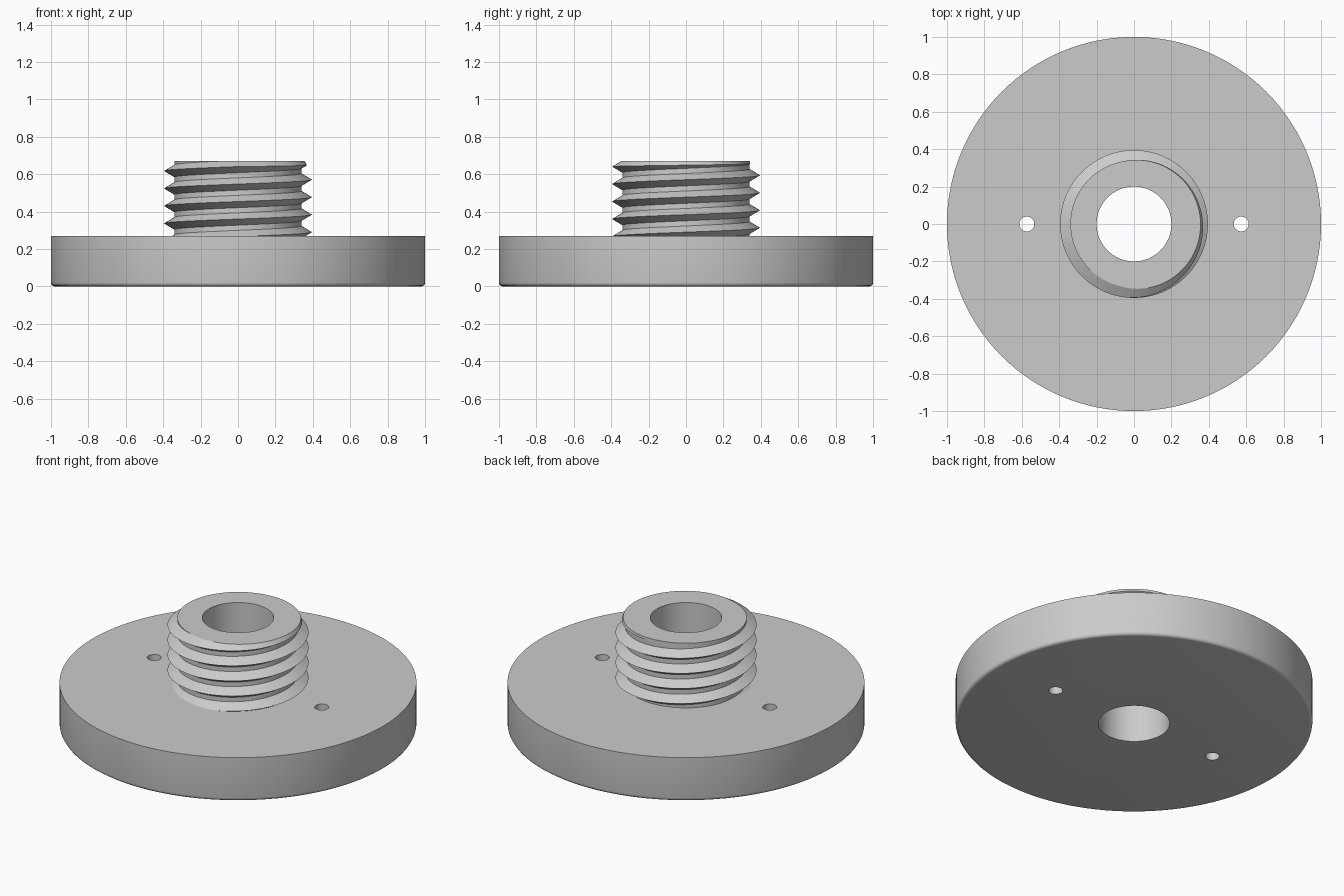
import bpy, bmesh, math
from mathutils import Vector

cube = bpy.data.objects.get("Cube")
if cube:
    bpy.data.objects.remove(cube)

FLANGE_TOP, TOP, BORE = 0.27, 0.67, 0.2
ROOT, DEPTH, HALF, PITCH = 0.34, 0.055, 0.033, 0.0935
SEG = 96

metal = bpy.data.materials.new("plain grey")
metal.use_nodes = True
grey = (0.6, 0.6, 0.6, 1)
metal.diffuse_color = grey
metal.node_tree.nodes["Principled BSDF"].inputs["Base Color"].default_value = grey


def add_object(name, bm):
    bmesh.ops.recalc_face_normals(bm, faces=bm.faces[:])
    mesh = bpy.data.meshes.new(name)
    bm.to_mesh(mesh)
    bm.free()
    obj = bpy.data.objects.new(name, mesh)
    bpy.context.collection.objects.link(obj)
    mesh.materials.append(metal)
    return obj


def cylinder(name, radius, z0, z1, x=0, sides=SEG, fillet=0):
    bm = bmesh.new()
    bmesh.ops.create_cone(bm, cap_ends=True, segments=sides, radius1=radius,
                          radius2=radius, depth=z1 - z0)
    bmesh.ops.translate(bm, verts=bm.verts[:], vec=(x, 0, (z0 + z1) / 2))
    if fillet:
        rim = [e for e in bm.edges if all(v.co.z < z0 + 0.001 for v in e.verts)]
        bmesh.ops.bevel(bm, geom=rim, offset=fillet, segments=4, profile=0.5,
                        affect='EDGES')
    return add_object(name, bm)


def smooth(obj):
    bpy.ops.object.select_all(action='DESELECT')
    obj.select_set(True)
    bpy.context.view_layer.objects.active = obj
    bpy.ops.object.shade_smooth_by_angle(angle=math.radians(30))


# Flange disc with a rounded lower rim, a bore and two pin holes
flange = cylinder("flange", 1, 0, FLANGE_TOP, sides=128, fillet=0.02)
cutters = [cylinder("bore_cutter", BORE, -0.1, 0.5)]
cutters += [cylinder("pin_hole_cutter", 0.04, -0.1, 0.5, x, 32) for x in (-0.573, 0.573)]
for cutter in cutters:
    cutter.hide_render = True
    mod = flange.modifiers.new("hole", 'BOOLEAN')
    mod.operation, mod.solver, mod.object = 'DIFFERENCE', 'EXACT', cutter
bpy.context.view_layer.update()
flange.data = bpy.data.meshes.new_from_object(
    flange.evaluated_get(bpy.context.evaluated_depsgraph_get()))
flange.modifiers.clear()
for cutter in cutters:
    bpy.data.objects.remove(cutter)
smooth(flange)

# Threaded sleeve: a right-hand helical ridge that fades out near the top
bm = bmesh.new()
previous = None
for i in range(-2 * SEG, 6 * SEG + 1):
    angle = math.tau * i / SEG
    crest = 0.29 + PITCH * i / SEG
    fade = min(1, max(0, (0.69 - crest) / 0.05))
    low, high = crest - HALF, crest + HALF
    tip = low + fade * HALF
    row = []
    for r, z in ((ROOT, low), (ROOT + DEPTH * fade, tip), (ROOT, high), (ROOT, low + PITCH)):
        row.append(bm.verts.new((r * math.cos(angle), r * math.sin(angle), z)))
    if previous:
        for k in range(3):
            bm.faces.new((previous[k], row[k], row[k + 1], previous[k + 1]))
    previous = row
bmesh.ops.remove_doubles(bm, verts=bm.verts[:], dist=0.0001)

# Trim the helix flat at the flange and at the top
for z, direction in ((FLANGE_TOP, -1), (TOP, 1)):
    bmesh.ops.bisect_plane(bm, geom=bm.verts[:] + bm.edges[:] + bm.faces[:], dist=0.00001,
                           plane_co=(0, 0, z), plane_no=(0, 0, direction), clear_outer=True)

# Flat top ring, then the inner wall of the bore
rim = [e for e in bm.edges if e.is_boundary and all(abs(v.co.z - TOP) < 0.0005 for v in e.verts)]
for z in (TOP, FLANGE_TOP):
    new = bmesh.ops.extrude_edge_only(bm, edges=rim)["geom"]
    for v in (g for g in new if isinstance(g, bmesh.types.BMVert)):
        flat = Vector((v.co.x, v.co.y, 0)).normalized() * BORE
        v.co = (flat.x, flat.y, z)
    rim = [g for g in new if isinstance(g, bmesh.types.BMEdge)
           and all(abs(v.co.xy.length - BORE) < 0.0005 and abs(v.co.z - z) < 0.0005
                   for v in g.verts)]
smooth(add_object("threaded_sleeve", bm))
